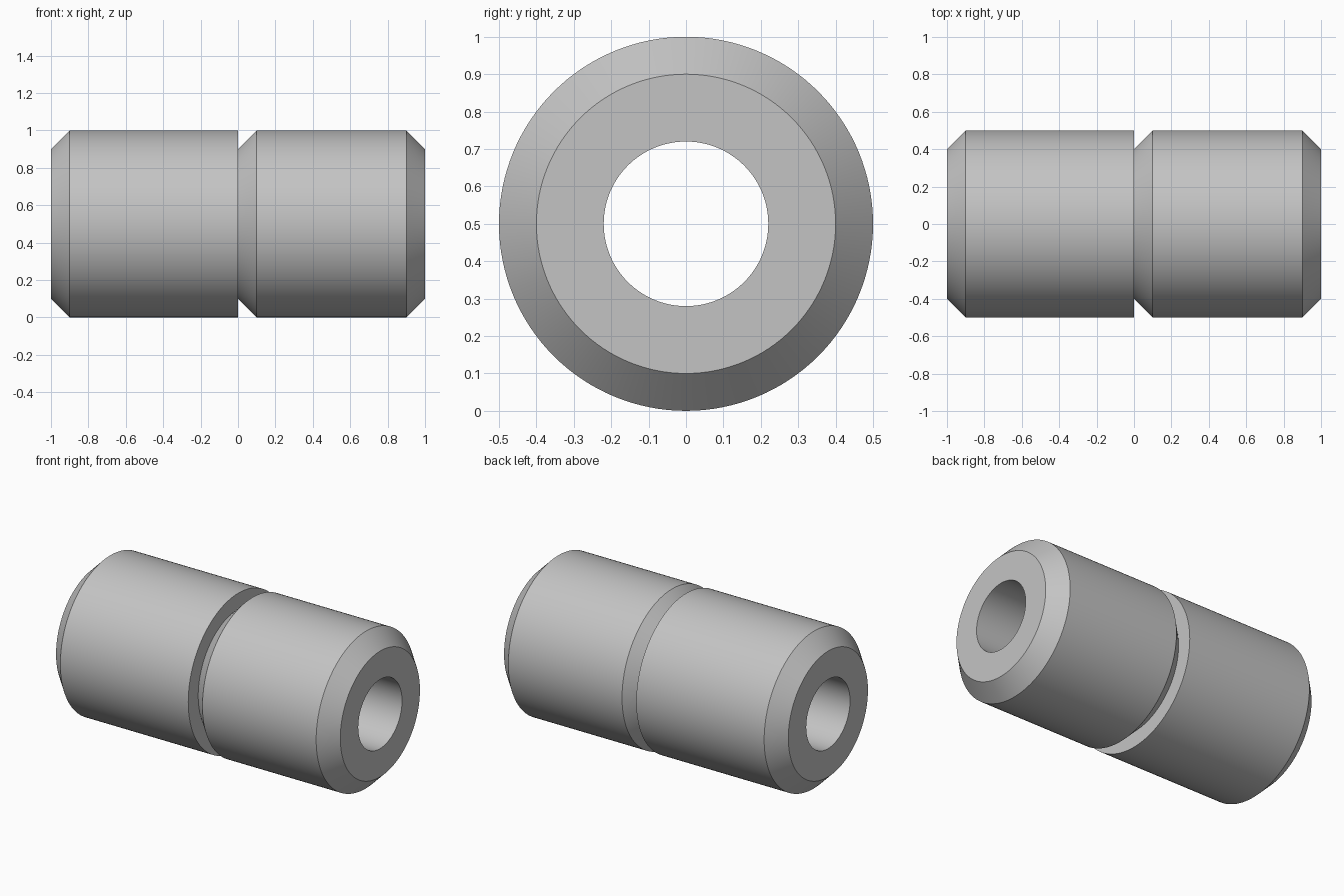
import bpy
import bmesh
from math import radians, tau
from mathutils import Matrix, Vector

old = bpy.data.objects.get("Cube")
if old:
    bpy.data.objects.remove(old, do_unlink=True)

RADIUS, CHAMFER, BORE = 0.5, 0.1, 0.22
SEGMENTS = 128


def make_material(name, colour):
    mat = bpy.data.materials.new(name)
    mat.use_nodes = True
    mat.diffuse_color = colour
    mat.node_tree.nodes["Principled BSDF"].inputs["Base Color"].default_value = colour
    return mat


def revolve(name, profile, mat):
    """Turn a closed (x, radius) profile around the horizontal axis."""
    bm = bmesh.new()
    rings = []
    for i in range(SEGMENTS):
        turn = Matrix.Rotation(tau * i / SEGMENTS, 3, 'X')
        rings.append([bm.verts.new(turn @ Vector((x, 0, r))) for x, r in profile])
    for i, ring in enumerate(rings):
        after = rings[(i + 1) % SEGMENTS]
        for j in range(len(profile)):
            k = (j + 1) % len(profile)
            bm.faces.new((ring[j], ring[k], after[k], after[j]))
    bmesh.ops.recalc_face_normals(bm, faces=bm.faces)
    mesh = bpy.data.meshes.new(name)
    bm.to_mesh(mesh)
    bm.free()
    mesh.materials.append(mat)
    obj = bpy.data.objects.new(name, mesh)
    bpy.context.collection.objects.link(obj)
    obj.location.z = RADIUS
    bpy.ops.object.select_all(action='DESELECT')
    obj.select_set(True)
    bpy.context.view_layer.objects.active = obj
    bpy.ops.object.shade_smooth_by_angle(angle=radians(30))
    return obj


grey = make_material("plain grey", (0.55, 0.55, 0.55, 1))

# Bored sleeve: chamfered ends and a square-shouldered V groove in the middle
inner = RADIUS - CHAMFER
sleeve_profile = [
    (-1, BORE), (-1, inner), (-1 + CHAMFER, RADIUS),
    (0, RADIUS), (0, inner), (CHAMFER, RADIUS),
    (1 - CHAMFER, RADIUS), (1, inner), (1, BORE),
]
revolve("grooved_sleeve", sleeve_profile, grey)
